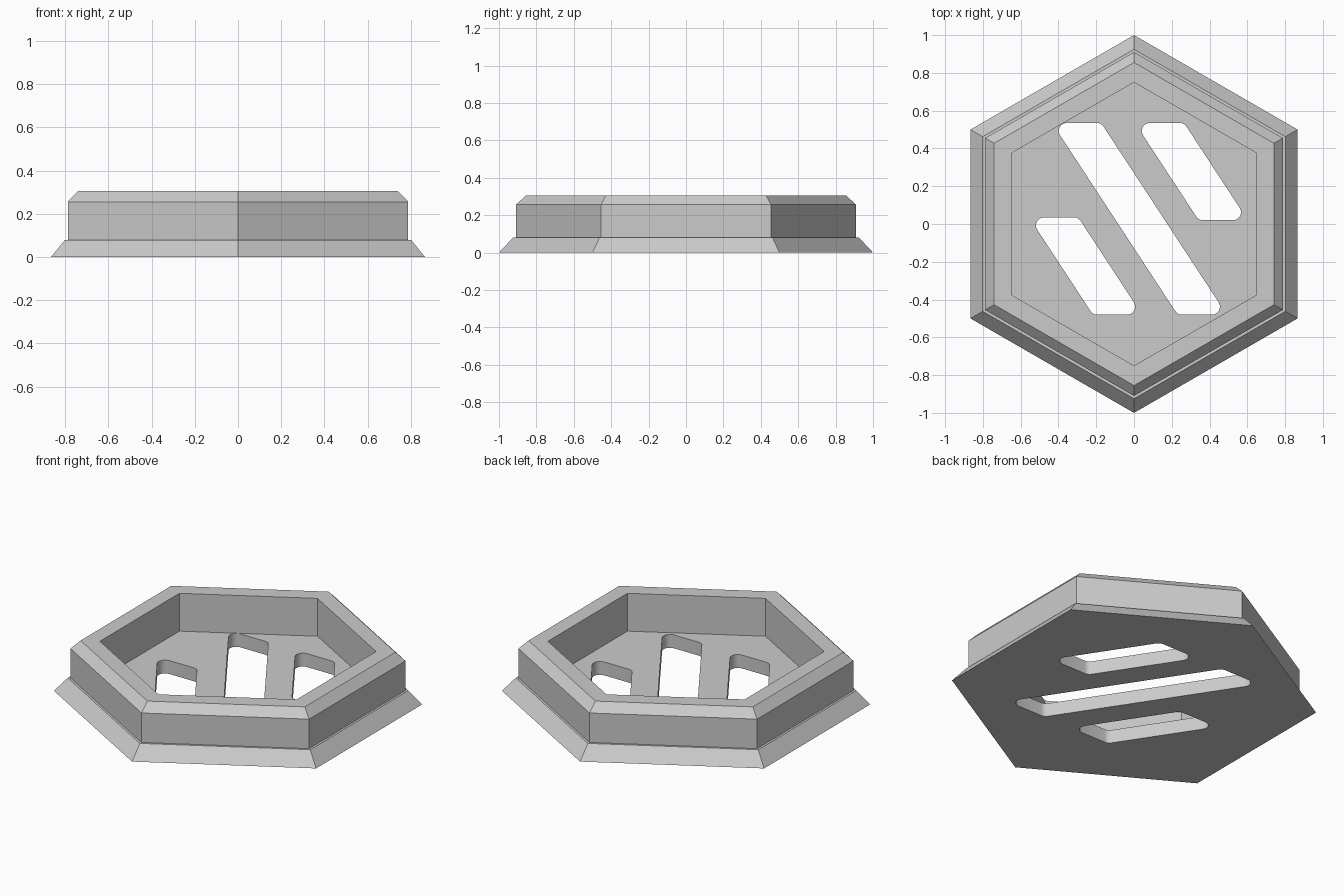
import bpy, bmesh, math
from mathutils import Vector

cube = bpy.data.objects.get("Cube")
if cube:
    bpy.data.objects.remove(cube, do_unlink=True)

grey = bpy.data.materials.new("light_grey")
grey.use_nodes = True
colour = (0.6, 0.6, 0.6, 1)
grey.diffuse_color = colour
grey.node_tree.nodes["Principled BSDF"].inputs["Base Color"].default_value = colour


def hexagon(radius):
    return [Vector((radius * math.cos(a), radius * math.sin(a)))
            for a in (math.radians(90 + 60 * i) for i in range(6))]


def rounded(corners, r, steps=6):
    """Replace each corner of a 2D outline with a tangent arc."""
    out = []
    for i, p in enumerate(corners):
        d1 = (corners[i - 1] - p).normalized()
        d2 = (corners[(i + 1) % len(corners)] - p).normalized()
        half = d1.angle(d2) / 2
        centre = p + (d1 + d2).normalized() * r / math.sin(half)
        reach = r / math.tan(half)
        a = (p + d1 * reach - centre).normalized()
        b = (p + d2 * reach - centre).normalized()
        for k in range(steps + 1):
            t = k / steps
            sweep = math.pi - 2 * half
            spoke = a * math.sin((1 - t) * sweep) + b * math.sin(t * sweep)
            out.append(centre + spoke.normalized() * r)
    return out


def loft(name, sections):
    """Closed solid through a stack of (outline, height) sections."""
    bm = bmesh.new()
    rings = [[bm.verts.new((p.x, p.y, z)) for p in outline] for outline, z in sections]
    n = len(rings[0])
    for low, high in zip(rings, rings[1:]):
        for i in range(n):
            j = (i + 1) % n
            bm.faces.new((low[i], low[j], high[j], high[i]))
    bm.faces.new(rings[0][::-1])
    bm.faces.new(rings[-1])
    mesh = bpy.data.meshes.new(name)
    bm.to_mesh(mesh)
    bm.free()
    mesh.materials.append(grey)
    obj = bpy.data.objects.new(name, mesh)
    bpy.context.collection.objects.link(obj)
    return obj


# Hexagonal tray: sloped foot, small step, upright wall, chamfered rim, floor
profile = [(1, 0), (0.925, 0.08), (0.91, 0.08), (0.91, 0.256),
           (0.855, 0.306), (0.75, 0.306), (0.75, 0.08)]
tray = loft("hexagonal_tray", [(hexagon(r), z) for r, z in profile])
bpy.context.view_layer.objects.active = tray
tray.select_set(True)

# Three slanted slots through the floor: left x at the top, top y, bottom y
SLANT, WIDTH = 0.655, 0.26
for x, top, bottom in [(-0.434, 0.535, -0.48), (0.005, 0.535, 0.02), (-0.555, 0.035, -0.48)]:
    shift = SLANT * (top - bottom)
    corners = [Vector(c) for c in ((x, top), (x + shift, bottom),
                                   (x + shift + WIDTH, bottom), (x + WIDTH, top))]
    outline = rounded(corners, 0.042)
    cutter = loft("slot_cutter", [(outline, -0.1), (outline, 0.2)])
    cutter.hide_render = True
    cut = tray.modifiers.new("slot", 'BOOLEAN')
    cut.operation = 'DIFFERENCE'
    cut.solver = 'EXACT'
    cut.object = cutter
    bpy.ops.object.modifier_apply(modifier=cut.name)
    bpy.data.objects.remove(cutter, do_unlink=True)

# Smooth the slot corners only; all hexagon edges stay sharp
bpy.ops.object.shade_smooth_by_angle(angle=math.radians(25))
